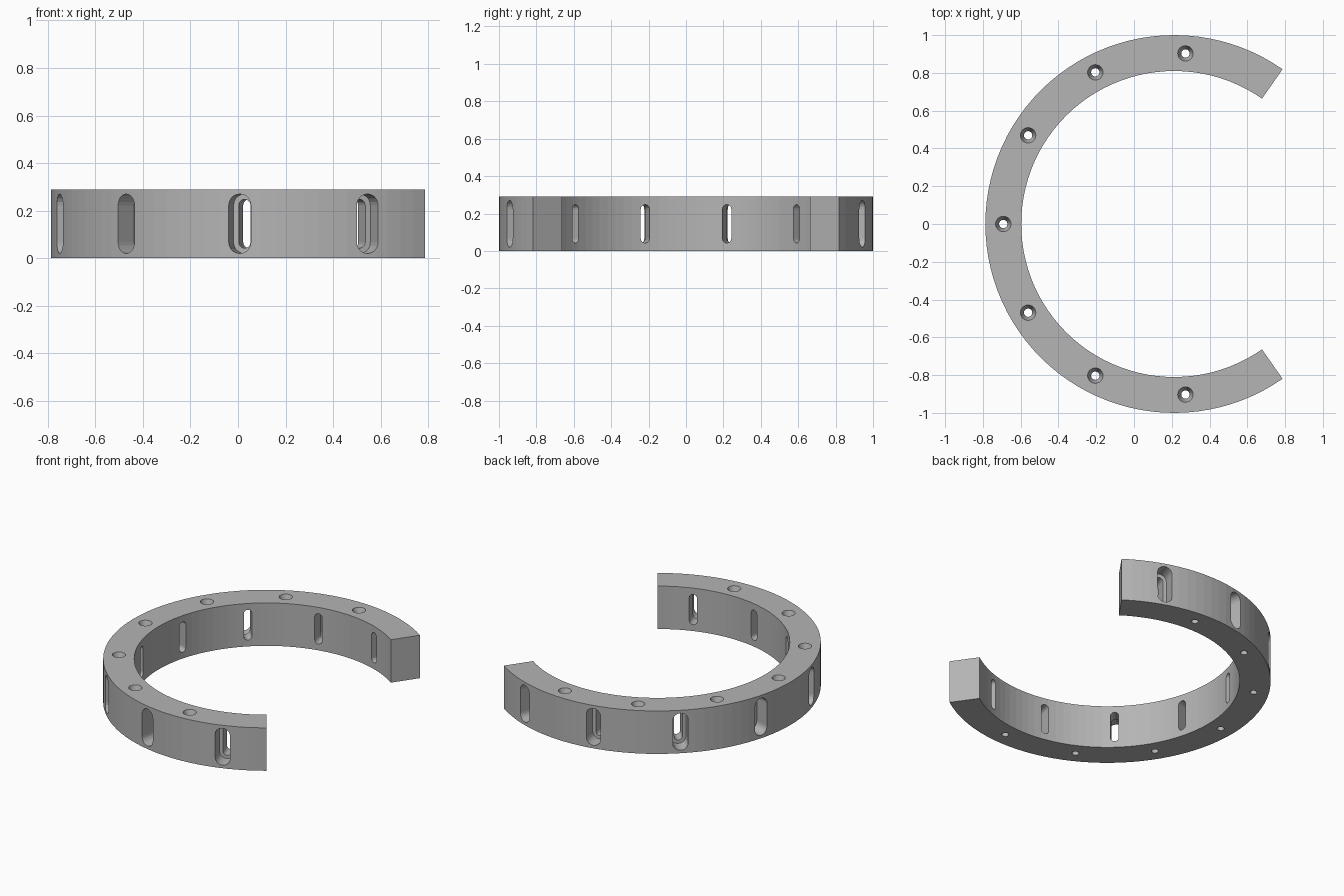
import bpy, bmesh, math
from mathutils import Matrix, Vector

if "Cube" in bpy.data.objects:
    bpy.data.objects.remove(bpy.data.objects["Cube"])

CX, R_OUT, R_IN, H = 0.213, 1.0, 0.81, 0.29
HALF_GAP = math.radians(55)
STEP = math.radians(31.25)
SEGS = 72

grey = bpy.data.materials.new("mid grey")
grey.diffuse_color = (0.46, 0.46, 0.46, 1)
grey.use_nodes = True
grey.node_tree.nodes["Principled BSDF"].inputs["Base Color"].default_value = grey.diffuse_color


def loft(bm, rings):
    """Closed solid through a list of equal-length point rings."""
    loops = [[bm.verts.new(p) for p in ring] for ring in rings]
    n = len(loops[0])
    for a, b in zip(loops, loops[1:]):
        for i in range(n):
            j = (i + 1) % n
            bm.faces.new((a[i], a[j], b[j], b[i]))
    bm.faces.new(loops[0][::-1])
    bm.faces.new(loops[-1])


def finish(bm, name):
    bmesh.ops.recalc_face_normals(bm, faces=bm.faces)
    mesh = bpy.data.meshes.new(name)
    bm.to_mesh(mesh)
    bm.free()
    mesh.materials.append(grey)
    obj = bpy.data.objects.new(name, mesh)
    bpy.context.collection.objects.link(obj)
    return obj


def polar(r, a, z):
    return Vector((CX + r * math.cos(a), r * math.sin(a), z))


def capsule(width, height, n=10):
    """Upright rounded slot outline as (sideways, z) points."""
    r, out = width / 2, []
    for sign, start in ((1, 0), (-1, math.pi)):
        for i in range(n + 1):
            t = start + math.pi * i / n
            out.append((r * math.cos(t), r * math.sin(t) + sign * (height / 2 - r)))
    return out


def slot_cutter(name, width, height, r0, r1, zc):
    bm = bmesh.new()
    for k in range(8):
        a = HALF_GAP + (k + 0.5) * STEP
        out, side = Vector((math.cos(a), math.sin(a), 0)), Vector((-math.sin(a), math.cos(a), 0))
        loft(bm, [[Vector((CX, 0, zc + z)) + out * r + side * s for s, z in capsule(width, height)]
                  for r in (r0, r1)])
    return finish(bm, name)


# open ring: rectangular section swept round the arc
bm = bmesh.new()
section = [(R_IN, 0), (R_OUT, 0), (R_OUT, H), (R_IN, H)]
loft(bm, [[polar(r, HALF_GAP + 8 * STEP * i / SEGS, z) for r, z in section] for i in range(SEGS + 1)])
ring = finish(bm, "open_ring")

# countersunk vertical screw holes
bm = bmesh.new()
for k in range(1, 8):
    c = polar(0.905, HALF_GAP + k * STEP, 0)
    loft(bm, [[c + Vector((r * math.cos(t), r * math.sin(t), z))
               for t in (2 * math.pi * i / 24 for i in range(24))]
              for r, z in ((0.022, -0.05), (0.022, H - 0.06), (0.041, H), (0.041, H + 0.05))])
holes = finish(bm, "screw_hole_cutter")

# stepped radial slots: wide pocket outside, narrow slot right through
cutters = [holes,
           slot_cutter("wide_slot_cutter", 0.095, 0.25, 0.90, 1.1, 0.145),
           slot_cutter("narrow_slot_cutter", 0.05, 0.205, 0.7, 0.95, 0.145)]
for cutter in cutters:
    mod = ring.modifiers.new(cutter.name, 'BOOLEAN')
    mod.operation, mod.solver, mod.object = 'DIFFERENCE', 'EXACT', cutter

# bake the cuts and drop the cutters
bpy.context.view_layer.update()
cut = bpy.data.meshes.new_from_object(ring.evaluated_get(bpy.context.evaluated_depsgraph_get()))
ring.modifiers.clear()
ring.data = cut
for cutter in cutters:
    bpy.data.objects.remove(cutter)

# smooth curved walls, crisp edges
bpy.context.view_layer.objects.active = ring
ring.select_set(True)
bpy.ops.object.shade_smooth_by_angle(angle=math.radians(3))
